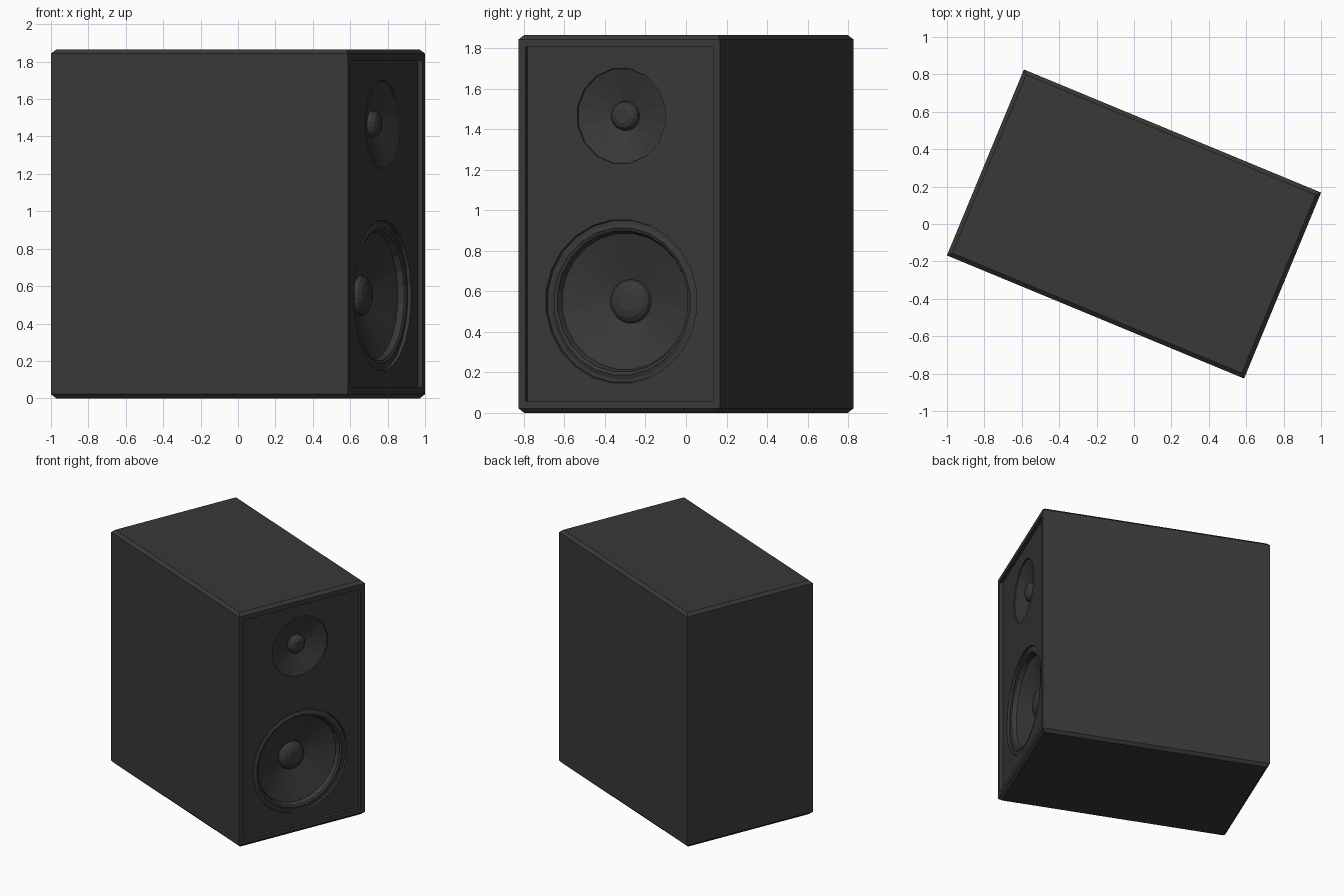
import bpy, bmesh, math
from mathutils import Matrix, Vector

if "Cube" in bpy.data.objects:
    bpy.data.objects.remove(bpy.data.objects["Cube"])

TURN = math.radians(-22.5)
HX, HY, H = 0.86, 0.538, 1.865      # half length, half width, height
CHAMFER, RIM, DEPTH = 0.022, 0.052, 0.025
BAFFLE_X = HX - DEPTH

black = bpy.data.materials.new("black_finish")
black.diffuse_color = (0.04, 0.04, 0.04, 1)
black.use_nodes = True
black.node_tree.nodes["Principled BSDF"].inputs["Base Color"].default_value = black.diffuse_color


def finish(name, bm):
    mesh = bpy.data.meshes.new(name)
    bm.to_mesh(mesh)
    bm.free()
    obj = bpy.data.objects.new(name, mesh)
    obj.rotation_euler.z = TURN
    mesh.materials.append(black)
    bpy.context.collection.objects.link(obj)
    return obj


def ring(bm, x, z, r, n):
    return [bm.verts.new((x, r * math.cos(2 * math.pi * (i + 0.5) / n),
                          z + r * math.sin(2 * math.pi * (i + 0.5) / n))) for i in range(n)]


def driver(name, z, profile, n):
    """Lathe a (radius, depth behind baffle) profile around the x axis."""
    bm = bmesh.new()
    rings = [ring(bm, BAFFLE_X - d, z, r, n) for r, d in profile]
    for a, b in zip(rings, rings[1:]):
        for i in range(n):
            j = (i + 1) % n
            bm.faces.new((a[i], a[j], b[j], b[i]))
    bm.faces.new(rings[-1])
    bm.normal_update()
    return finish(name, bm)


# Cabinet: box with chamfered top and bottom edges and a recessed, open front
bm = bmesh.new()
bmesh.ops.create_cube(bm, size=1, matrix=Matrix.Translation((0, 0, H / 2))
                      @ Matrix.Diagonal((2 * HX, 2 * HY, H, 1)))
level = [e for e in bm.edges if abs(e.verts[0].co.z - e.verts[1].co.z) < 1e-4]
bmesh.ops.bevel(bm, geom=level, offset=CHAMFER, segments=1, affect='EDGES')
bm.normal_update()
front = max(bm.faces, key=lambda f: f.calc_center_median().x)
bmesh.ops.inset_region(bm, faces=[front], thickness=RIM)
wall = bmesh.ops.extrude_face_region(bm, geom=[front])["geom"]
bmesh.ops.translate(bm, vec=(-DEPTH, 0, 0),
                    verts=[v for v in wall if isinstance(v, bmesh.types.BMVert)])
floor = [f for f in wall if isinstance(f, bmesh.types.BMFace)]
corners = [v.co.copy() for v in floor[0].verts]
old = [front] if front.is_valid and front not in floor else []
bmesh.ops.delete(bm, geom=floor + old, context='FACES')
bmesh.ops.recalc_face_normals(bm, faces=bm.faces)
if max(bm.faces, key=lambda f: f.calc_center_median().z).normal.z < 0:
    bmesh.ops.reverse_faces(bm, faces=bm.faces)
finish("cabinet", bm)

# Drivers: (centre height, sides, profile)
woofer = [(0.405, 0), (0.402, 0.018), (0.385, 0.018), (0.365, 0.010), (0.350, 0.018),
          (0.338, 0.050), (0.108, 0.125), (0.100, 0.103), (0.080, 0.088), (0.045, 0.078)]
tweeter = [(0.238, 0), (0.236, 0.008), (0.073, 0.060), (0.070, 0.040),
           (0.057, 0.024), (0.036, 0.015)]
drivers = {"woofer": (0.55, 24, woofer), "tweeter": (1.465, 16, tweeter)}

# Baffle: front panel with a round opening for each driver
bm = bmesh.new()
loops = [[bm.verts.new(c) for c in corners]]
for name, (z, n, profile) in drivers.items():
    driver(name, z, profile, n)
    loops.append(ring(bm, BAFFLE_X, z, profile[0][0], n))
edges = [bm.edges.new((a, b)) for lp in loops for a, b in zip(lp, lp[1:] + lp[:1])]
bmesh.ops.triangle_fill(bm, edges=edges, use_beauty=True, normal=Vector((1, 0, 0)))
bmesh.ops.dissolve_limit(bm, angle_limit=0.01, verts=[], edges=[
    e for e in bm.edges if len(e.link_faces) == 2])
bm.normal_update()
for f in bm.faces:
    if f.normal.x < 0:
        f.normal_flip()
finish("baffle", bm)
